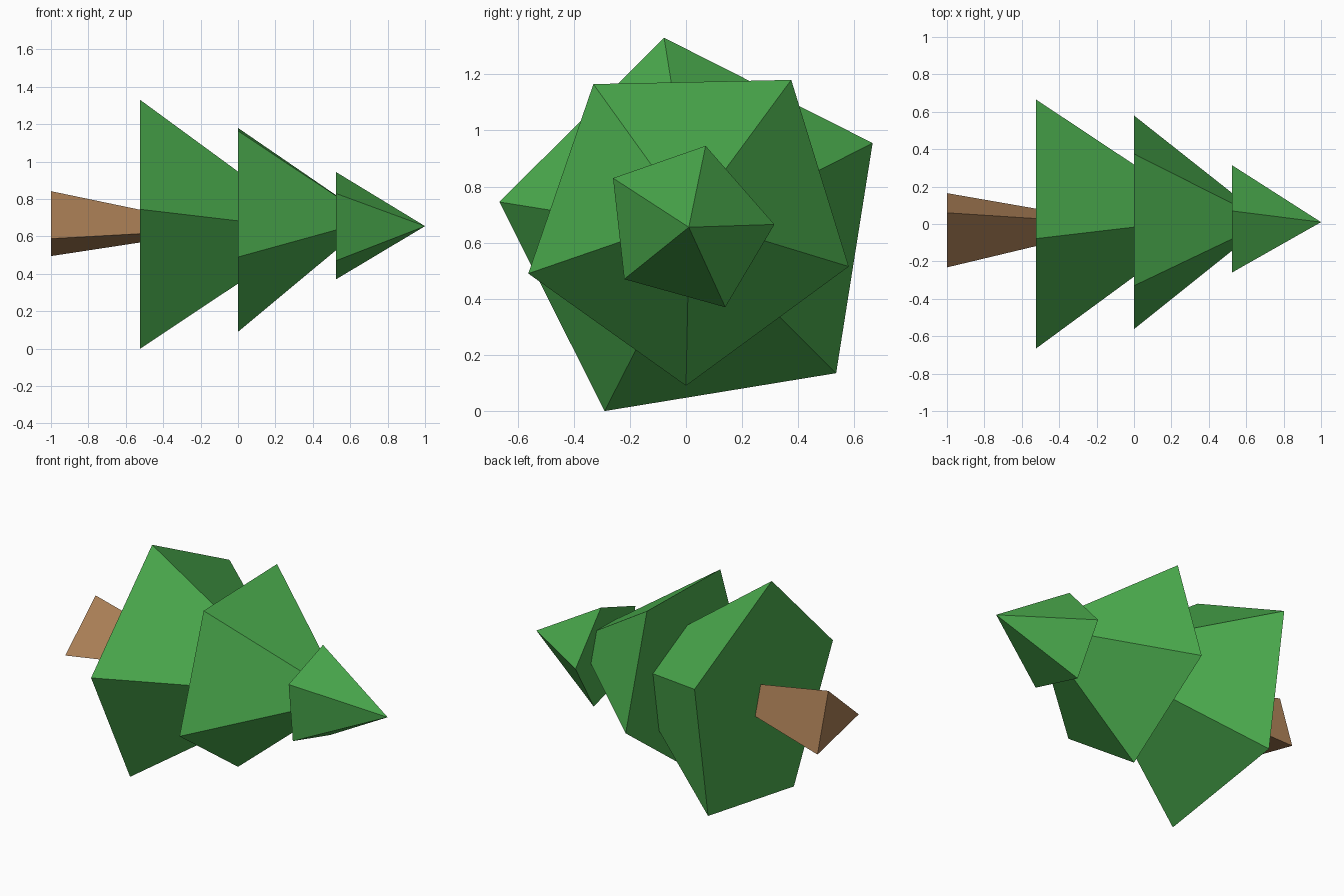
import bpy, bmesh
from mathutils import Vector

if "Cube" in bpy.data.objects:
    bpy.data.objects.remove(bpy.data.objects["Cube"])


def material(name, color):
    m = bpy.data.materials.new(name)
    m.diffuse_color = (*color, 1)
    m.use_nodes = True
    m.node_tree.nodes["Principled BSDF"].inputs["Base Color"].default_value = m.diffuse_color
    return m


def taper(name, ring, x0, x1, ratio, mat, tip=None):
    """Closed solid along x: (y, z) ring at x0 shrinking by ratio to x1, or to a tip."""
    bm = bmesh.new()
    base = [bm.verts.new((x0, y, z)) for y, z in ring]
    n = len(ring)
    bm.faces.new(base)
    if tip:
        apex = bm.verts.new((x1, *tip))
        for i in range(n):
            bm.faces.new((base[i], base[(i + 1) % n], apex))
    else:
        c = sum((v.co for v in base), Vector()) / n
        end = []
        for v in base:
            p = c + (v.co - c) * ratio
            end.append(bm.verts.new((x1, p.y, p.z)))
        bm.faces.new(end[::-1])
        for i in range(n):
            j = (i + 1) % n
            bm.faces.new((base[i], base[j], end[j], end[i]))
    bmesh.ops.recalc_face_normals(bm, faces=bm.faces)
    mesh = bpy.data.meshes.new(name)
    bm.to_mesh(mesh)
    bm.free()
    mesh.materials.append(mat)
    ob = bpy.data.objects.new(name, mesh)
    bpy.context.collection.objects.link(ob)
    return ob


green = material("foliage_green", (0.07, 0.41, 0.075))
brown = material("bark_brown", (0.39, 0.205, 0.09))

# Three-sided trunk
taper("trunk", [(0.06, 0.842), (-0.232, 0.588), (0.165, 0.495)],
      -1.0, -0.51, 0.49, brown)

# Lower foliage tier
taper("lower_foliage",
      [(-0.078, 1.33), (0.665, 0.955), (0.535, 0.135), (-0.29, 0.0), (-0.665, 0.745)],
      -0.523, 0.01, 0.44, green)

# Middle foliage tier
taper("middle_foliage",
      [(-0.33, 1.165), (0.375, 1.18), (0.58, 0.515), (0.0, 0.09), (-0.562, 0.49)],
      0.0, 0.535, 0.255, green)

# Top foliage tier
taper("top_foliage",
      [(0.07, 0.945), (0.315, 0.665), (0.14, 0.37), (-0.22, 0.47), (-0.26, 0.83)],
      0.523, 1.0, 0, green, tip=(0.01, 0.655))
